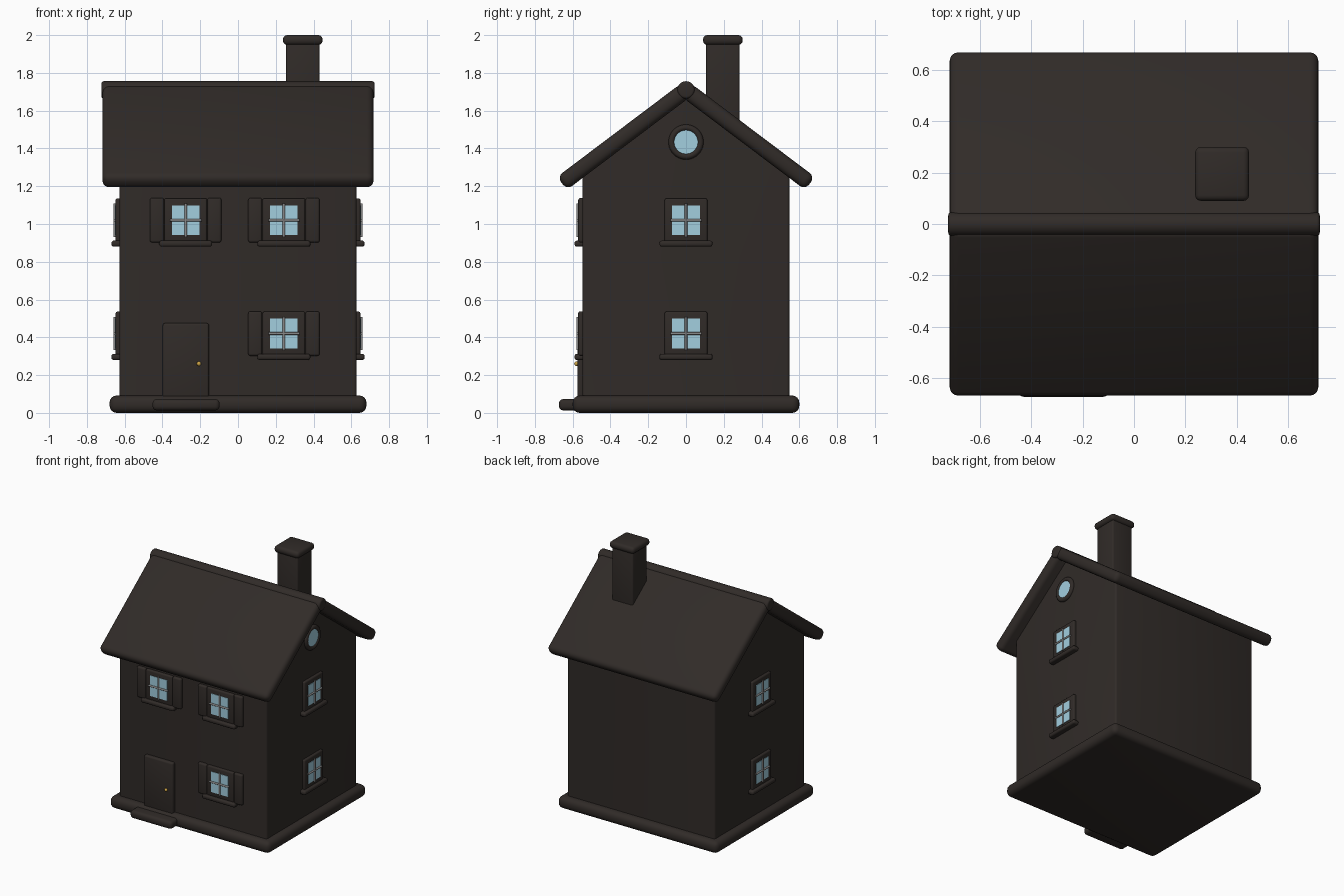
import bpy, bmesh, math
from mathutils import Matrix, Vector

if "Cube" in bpy.data.objects:
    bpy.data.objects.remove(bpy.data.objects["Cube"])


def material(name, rgb):
    m = bpy.data.materials.new(name)
    m.diffuse_color = (*rgb, 1)
    m.use_nodes = True
    m.node_tree.nodes["Principled BSDF"].inputs["Base Color"].default_value = m.diffuse_color
    return m


DARK = material("dark_brown", (0.030, 0.024, 0.021))
GLASS = material("glass", (0.36, 0.62, 0.74))
GREY = material("bar_grey", (0.25, 0.25, 0.25))
GOLD = material("gold", (0.6, 0.36, 0.06))


def finish(name, bm, mat, M=Matrix()):
    bmesh.ops.recalc_face_normals(bm, faces=bm.faces[:])
    me = bpy.data.meshes.new(name)
    bm.to_mesh(me)
    bm.free()
    me.transform(M)
    me.materials.append(mat)
    me.shade_smooth()
    me.set_sharp_from_angle(angle=math.radians(35))
    ob = bpy.data.objects.new(name, me)
    bpy.context.collection.objects.link(ob)
    return ob


def bevel(bm, edges, width, seg=3):
    bmesh.ops.bevel(bm, geom=edges, offset=width, segments=seg, profile=0.5, affect='EDGES')


def box(name, center, size, r=0.01, mat=DARK, M=Matrix(), seg=3):
    bm = bmesh.new()
    bmesh.ops.create_cube(bm, size=1)
    bmesh.ops.scale(bm, vec=size, verts=bm.verts[:])
    if r:
        bevel(bm, bm.edges[:], r, seg)
    return finish(name, bm, mat, M @ Matrix.Translation(center))


def rod(name, center, axis, length, radius, mat=DARK, M=Matrix(), seg=12, r=0):
    bm = bmesh.new()
    bmesh.ops.create_cone(bm, cap_ends=True, segments=seg, radius1=radius, radius2=radius, depth=length)
    if r:
        bevel(bm, [e for e in bm.edges if abs(e.verts[0].co.z - e.verts[1].co.z) < 1e-5], r)
    q = Vector(axis).to_track_quat('Z', 'Y').to_matrix().to_4x4()
    return finish(name, bm, mat, M @ Matrix.Translation(center) @ q)


# base slab and door step
box("base", (0, 0, 0.046), (1.36, 1.2, 0.092), 0.038, seg=4)
box("door_step", (-0.275, -0.595, 0.043), (0.355, 0.155, 0.06), 0.022)

# walls: gable profile extruded along x
bm = bmesh.new()
profile = [(-0.548, 0.05), (0.548, 0.05), (0.548, 1.28), (0, 1.69), (-0.548, 1.28)]
face = bm.faces.new([bm.verts.new((-0.628, y, z)) for y, z in profile])
ext = bmesh.ops.extrude_face_region(bm, geom=[face])
bmesh.ops.translate(bm, vec=(1.256, 0, 0), verts=[g for g in ext["geom"] if isinstance(g, bmesh.types.BMVert)])
bevel(bm, [e for e in bm.edges if abs(e.verts[0].co.z - e.verts[1].co.z) > 1], 0.015)
finish("walls", bm, DARK)

# roof slabs and ridge
PITCH, LENGTH, APEX = math.radians(37), 0.822, 1.71
for side, label in ((-1, "front"), (1, "back")):
    M = Matrix.Translation((0, 0, APEX)) @ Matrix.Rotation(-side * PITCH, 4, 'X')
    box("roof_" + label, (0, side * LENGTH / 2, 0), (1.436, LENGTH, 0.086), 0.035, M=M, seg=4)
rod("roof_ridge", (0, 0, APEX), (1, 0, 0), 1.446, 0.046, seg=24, r=0.012)

# chimney and cap
box("chimney", (0.343, 0.195, 1.70), (0.176, 0.176, 0.52), 0.01)
box("chimney_cap", (0.343, 0.195, 1.974), (0.21, 0.21, 0.052), 0.022)

# door and knob
box("door", (-0.276, -0.555, 0.275), (0.245, 0.04, 0.40), 0.012)
bm = bmesh.new()
bmesh.ops.create_uvsphere(bm, u_segments=16, v_segments=8, radius=0.012)
finish("door_knob", bm, GOLD, Matrix.Translation((-0.207, -0.58, 0.26)))


# windows: local wall plane is y = 0, outward is -y
def window(name, x, z, M, shutters=False):
    box(name + "_frame", (x, 0, z), (0.226, 0.04, 0.232), 0.01, M=M)
    box(name + "_glass", (x, -0.006, z), (0.146, 0.034, 0.158), 0, GLASS, M)
    rod(name + "_bar_vertical", (x, -0.025, z), (0, 0, 1), 0.175, 0.007, GREY, M)
    rod(name + "_bar_horizontal", (x, -0.025, z), (1, 0, 0), 0.165, 0.007, GREY, M)
    box(name + "_sill", (x, -0.016, z - 0.124), (0.28, 0.052, 0.032), 0.012, M=M)
    if shutters:
        for s in (-1, 1):
            box(name + "_shutter", (x + s * 0.152, -0.005, z), (0.074, 0.036, 0.236), 0.012, M=M)


front = Matrix.Translation((0, -0.548, 0))
for i, (x, z) in enumerate([(-0.277, 1.02), (0.243, 1.02), (0.243, 0.42)]):
    window(f"front_window_{i + 1}", x, z, front, True)
for s, label in ((-1, "left"), (1, "right")):
    M = Matrix.Translation((s * 0.628, 0, 0)) @ Matrix.Rotation(s * math.pi / 2, 4, 'Z')
    window(label + "_window_upper", 0, 1.02, M)
    window(label + "_window_lower", 0, 0.42, M)

# round gable window on the right side
rod("round_window_glass", (0.628, 0, 1.434), (1, 0, 0), 0.024, 0.068, GLASS, seg=32)
bpy.ops.mesh.primitive_torus_add(major_radius=0.076, minor_radius=0.017, major_segments=40, minor_segments=12,
                                 location=(0.63, 0, 1.434), rotation=(0, math.pi / 2, 0))
ring = bpy.context.object
ring.name = "round_window_ring"
ring.data.materials.append(DARK)
ring.data.shade_smooth()
